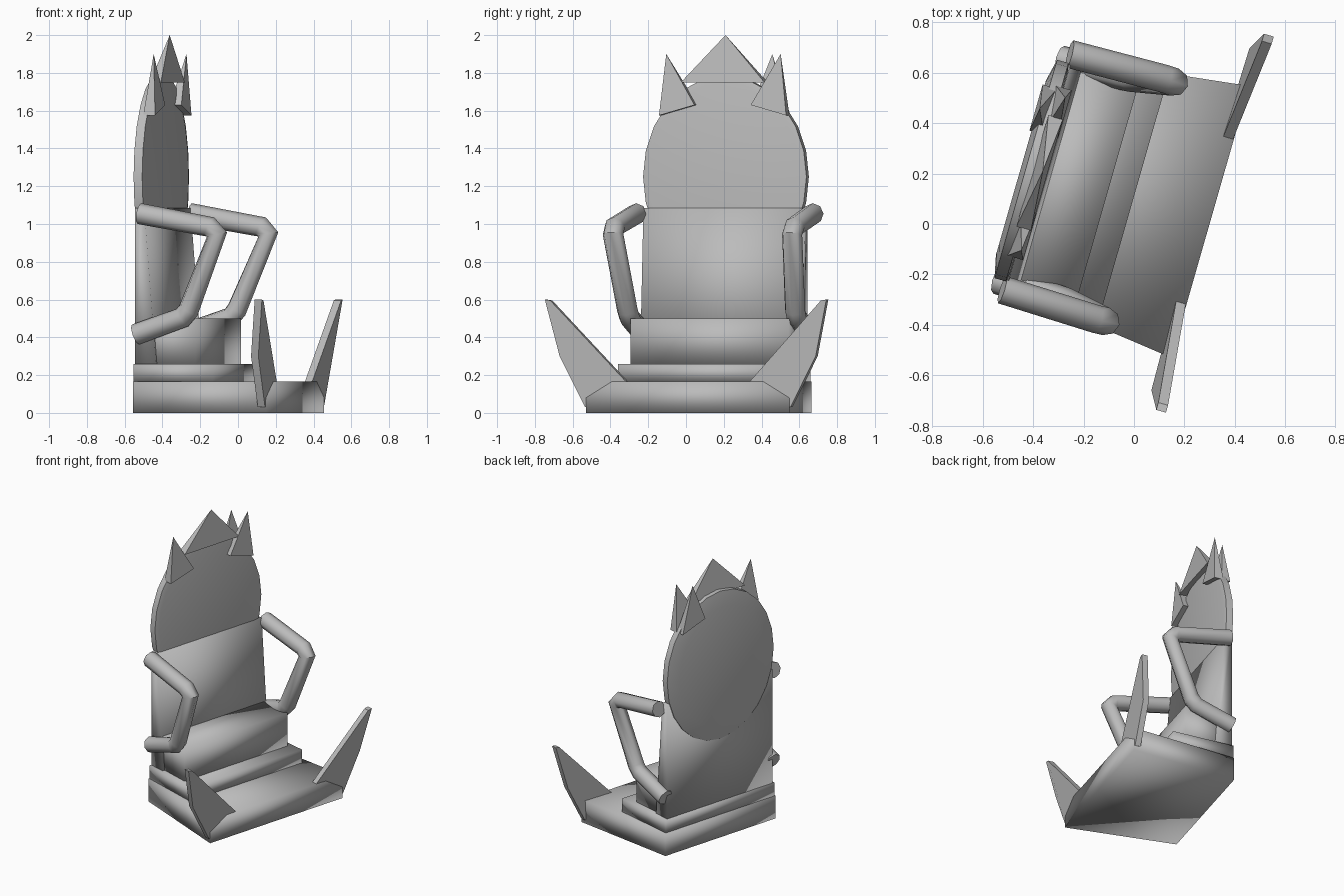
import bpy, bmesh, math
from mathutils import Vector

if "Cube" in bpy.data.objects:
    bpy.data.objects.remove(bpy.data.objects["Cube"], do_unlink=True)

# One plain stone colour
stone = bpy.data.materials.new("grey_stone")
stone.use_nodes = True
stone.diffuse_color = (0.5, 0.5, 0.5, 1)
bsdf = next(n for n in stone.node_tree.nodes if n.type == 'BSDF_PRINCIPLED')
bsdf.inputs["Base Color"].default_value = (0.5, 0.5, 0.5, 1)

# The whole chair faces local +x and is turned on the spot
TURN = math.radians(-16)
PLACE = (0.025, 0.088, 0)


def finish(obj, angle=None):
    """Place, colour and shade a part; no angle means fully smooth."""
    obj.location = PLACE
    obj.rotation_euler = (0, 0, TURN)
    if not obj.data.materials:
        obj.data.materials.append(stone)
    bpy.ops.object.select_all(action='DESELECT')
    obj.select_set(True)
    bpy.context.view_layer.objects.active = obj
    if angle is None:
        bpy.ops.object.shade_smooth()
    else:
        bpy.ops.object.shade_smooth_by_angle(angle=math.radians(angle))
    return obj


def loft(name, rings, angle=None):
    """Skin closed rings of equal length; a one-point ring makes a tip."""
    bm = bmesh.new()
    rows = [[bm.verts.new(p) for p in ring] for ring in rings]
    for a, b in zip(rows, rows[1:]):
        n = len(a)
        for i in range(n):
            j = (i + 1) % n
            if len(b) == 1:
                bm.faces.new((a[i], a[j], b[0]))
            else:
                bm.faces.new((a[i], a[j], b[j], b[i]))
    for row in (rows[0], rows[-1]):
        if len(row) > 2:
            bm.faces.new(row)
    bmesh.ops.recalc_face_normals(bm, faces=bm.faces)
    mesh = bpy.data.meshes.new(name)
    bm.to_mesh(mesh)
    bm.free()
    obj = bpy.data.objects.new(name, mesh)
    bpy.context.collection.objects.link(obj)
    return finish(obj, angle)


def slab(name, back, front, half_back, half_front, z0, z1, front_top=None):
    """Box tapering in plan, optionally leaning at the front."""
    rings = []
    for z, f in ((z0, front), (z1, front if front_top is None else front_top)):
        rings.append([(back, -half_back, z), (f, -half_front, z),
                      (f, half_front, z), (back, half_back, z)])
    return loft(name, rings)


def spike(name, low, high, depth, thick, tip):
    """Thin pyramid standing on a base line between two (y, z) points."""
    h = thick / 2
    base = [(depth - h, *low), (depth + h, *low), (depth + h, *high), (depth - h, *high)]
    return loft(name, [base, [tip]], 20)


# Stepped base and seat
slab("base", -0.472, 0.288, 0.465, 0.56, 0, 0.165)
slab("step", -0.47, -0.03, 0.46, 0.475, 0.165, 0.26)
slab("seat", -0.46, -0.135, 0.425, 0.435, 0.26, 0.5)

# Backrest, thinner toward its top
slab("backrest", -0.465, -0.35, 0.445, 0.445, 0.26, 1.085, -0.415)

# Oval head panel, domed a little at the back
rings = []
for x, s in ((-0.492, 0.8), (-0.472, 1.0), (-0.425, 1.0), (-0.418, 0.93)):
    rings.append([(x, 0.45 * s * math.cos(t), 1.25 + 0.535 * s * math.sin(t))
                  for t in (i * math.tau / 24 for i in range(24))])
loft("head_panel", rings, 40)

# Crown of spikes
spike("crown_centre", (-0.23, 1.75), (0.23, 1.75), -0.415, 0.06, (-0.405, 0.01, 2.0))
for side, label in ((-1, "right"), (1, "left")):
    spike("crown_" + label, (side * 0.35, 1.575), (side * 0.155, 1.63), -0.415, 0.065,
          (-0.4, side * 0.315, 1.9))
spike("crown_back", (0.34, 1.575), (0.15, 1.64), -0.47, 0.06, (-0.485, 0.245, 1.9))

# Bent tubular arms
ARM = [(-0.43, 0.486, 1.055), (-0.04, 0.495, 0.985), (0.0, 0.493, 0.945),
       (-0.165, 0.462, 0.545), (-0.2, 0.46, 0.505), (-0.46, 0.455, 0.415)]
for side, label in ((-1, "right"), (1, "left")):
    curve = bpy.data.curves.new(label + "_arm", 'CURVE')
    curve.dimensions = '3D'
    curve.bevel_depth = 0.056
    curve.bevel_resolution = 2
    curve.use_fill_caps = True
    line = curve.splines.new('POLY')
    line.points.add(len(ARM) - 1)
    for point, (x, y, z) in zip(line.points, ARM):
        point.co = (x, y * side, z, 1)
    arm = bpy.data.objects.new(label + "_arm", curve)
    bpy.context.collection.objects.link(arm)
    bpy.ops.object.select_all(action='DESELECT')
    arm.select_set(True)
    bpy.context.view_layer.objects.active = arm
    bpy.ops.object.convert(target='MESH')
    finish(bpy.context.view_layer.objects.active, 50)

# Flat horns at the front corners, leaning forward at the tips
HORN = [(0.245, 0.34, 0.165), (0.245, 0.565, 0.03), (0.248, 0.705, 0.3),
        (0.288, 0.775, 0.6), (0.288, 0.745, 0.595)]
for side, label in ((-1, "right"), (1, "left")):
    rings = [[(x + d, y * side, z) for x, y, z in HORN] for d in (0, 0.04)]
    loft(label + "_horn", rings, 20)
